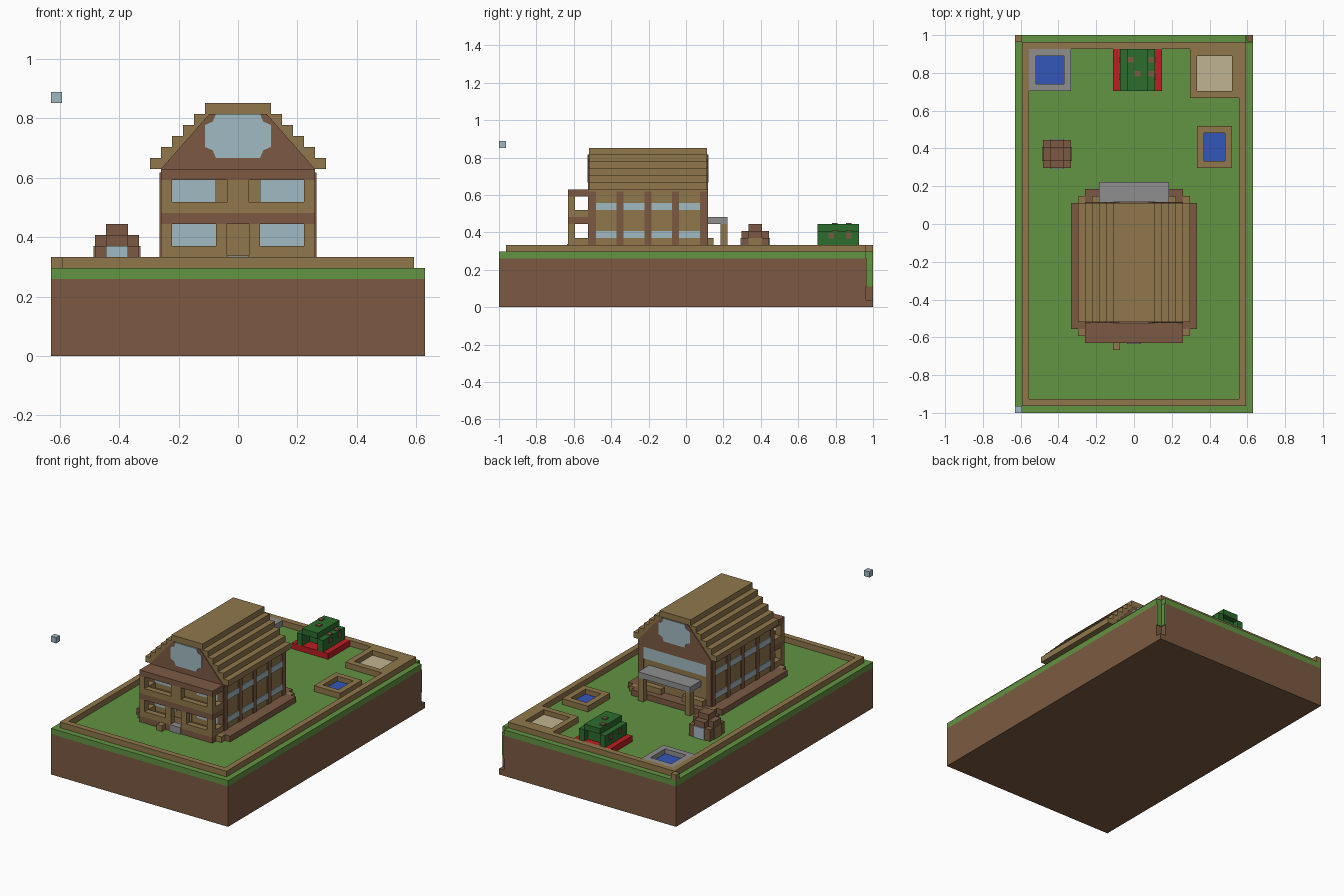
import bpy, bmesh

U = 1 / 27      # edge of one block
P = 0.15        # thickness of painted plates, in blocks

if "Cube" in bpy.data.objects:
    bpy.data.objects.remove(bpy.data.objects["Cube"])


def linear(c):
    c /= 255
    return c / 12.92 if c <= 0.04045 else ((c + 0.055) / 1.055) ** 2.4


def material(name, *rgb):
    m = bpy.data.materials.new(name)
    m.use_nodes = True
    col = [linear(c) for c in rgb] + [1]
    m.diffuse_color = col
    m.node_tree.nodes["Principled BSDF"].inputs["Base Color"].default_value = col
    return m


earth = material("earth brown", 124, 90, 66)
grass = material("grass green", 98, 147, 66)
wood = material("light wood", 144, 119, 75)
glass = material("pale glass", 160, 186, 194)
stone = material("grey stone", 143, 143, 143)
water = material("water blue", 51, 86, 184)
sand = material("sand", 192, 180, 147)
red = material("red", 188, 30, 34)
leaf = material("dark green", 44, 108, 45)


def finish(name, bm, mat):
    bmesh.ops.recalc_face_normals(bm, faces=bm.faces)
    bmesh.ops.scale(bm, vec=(U, U, U), verts=bm.verts)
    me = bpy.data.meshes.new(name)
    bm.to_mesh(me)
    bm.free()
    me.materials.append(mat)
    bpy.context.collection.objects.link(bpy.data.objects.new(name, me))


def blocks(name, mat, *boxes, mirror=False):
    """Boxes as x0, x1, y0, y1, z0, z1; mirror repeats them across x."""
    bm = bmesh.new()
    boxes = list(boxes)
    if mirror:
        boxes += [(-b[1], -b[0], *b[2:]) for b in boxes]
    for x0, x1, y0, y1, z0, z1 in boxes:
        for v in bmesh.ops.create_cube(bm, size=1)["verts"]:
            v.co = (x1 if v.co.x > 0 else x0, y1 if v.co.y > 0 else y0,
                    z1 if v.co.z > 0 else z0)
    finish(name, bm, mat)


def prism(name, mat, outline, place, depth):
    """Extrude an outline; place maps its two coordinates into space."""
    bm = bmesh.new()
    face = bm.faces.new([bm.verts.new(place(*p)) for p in outline])
    out = bmesh.ops.extrude_face_region(bm, geom=[face])["geom"]
    bmesh.ops.translate(bm, vec=depth, verts=[v for v in out if isinstance(v, bmesh.types.BMVert)])
    finish(name, bm, mat)


def frame(name, mat, x0, x1, y0, y1, t=1):
    blocks(name, mat, (x0, x1, y0, y0 + t, 8, 9), (x0, x1, y1 - t, y1, 8, 9),
           (x0, x0 + t, y0 + t, y1 - t, 8, 9), (x1 - t, x1, y0 + t, y1 - t, 8, 9))


# Ground slab with one notched corner
notched = [(-17, -27), (17, -27), (17, 26), (16, 26), (16, 27), (-17, 27)]
prism("ground", earth, notched, lambda x, y: (x, y, 0), (0, 0, 7))
prism("lawn", grass, notched, lambda x, y: (x, y, 7), (0, 0, 1))
blocks("notch_foot", earth, (16, 17, 26, 27, 0, 1))
blocks("notch_grass", grass, (16, 16 + P, 26, 27, 3, 7), (16, 17, 26, 26 + P, 3, 7))

# Fence and floating block
frame("fence", wood, -16, 16, -26, 26)
blocks("fence_corner", wood, (-17, -16, 26, 27, 8, 9))
blocks("floating_block", glass, (-17, -16, -27, -26, 23, 24))

# Sandbox and ponds
blocks("sandbox_rim", wood, (8, 9, 18, 25, 8, 9), (9, 15, 18, 19, 8, 9),
       (9, 15, 24, 25, 8, 9), (14, 15, 19, 24, 8, 9))
blocks("sand_bed", sand, (9, 14, 19, 24, 8, 8 + P))
frame("wood_pond_rim", wood, 9, 14, 8, 14)
blocks("wood_pond_water", water, (10, 13, 9, 13, 8, 8 + P))
frame("stone_pond_rim", stone, -15, -9, 19, 25)
blocks("stone_pond_water", water, (-14, -10, 20, 24, 8, 8 + P))

# Small hut
blocks("hut", earth, (-13, -9, 8, 12, 8, 10), (-13, -9, 9, 11, 10, 11),
       (-12, -10, 8, 9, 10, 11), (-12, -10, 11, 12, 10, 11), (-12, -10, 9, 11, 11, 12))
blocks("hut_windows", glass, (-12, -10, 8 - P, 8, 8, 10), (-12, -10, 12, 12 + P, 8, 10))
blocks("hut_side_doors", wood, (-9, -9 + P, 9, 11, 8, 10), (-13 - P, -13, 9, 11, 8, 10))

# Green shelter on a red base
blocks("shelter_base", red, (-3, 4, 19, 25, 8, 9))
blocks("shelter", leaf, (-2, -1, 19, 25, 9, 11), (2, 3, 19, 25, 9, 11),
       (-1, 2, 19, 25, 11, 12), (-1, 2, 21, 24, 9, 11))
blocks("shelter_spots", earth,
       *[(x - .4, x + .4, y - .4, y + .4, 12, 12 + P)
         for x, y in ((-.5, 23.5), (.5, 21.5))],
       *[(x - .4, x + .4, y - .4, y + .4, 11, 11 + P)
         for x, y in ((2.5, 23.5), (2.5, 21.5))],
       *[(x, x + P, y - .4, y + .4, 9.9, 10.7) for x in (-2 - P, 3) for y in (21, 23.5)])

# House body, skirt and stepped roof
blocks("house_walls", wood, (-7, 7, -14, 3, 8, 17))
blocks("house_skirt", earth, (-9, -7, -15, 3, 8, 9), (7, 9, -15, 3, 8, 9),
       (-7, 7, -17, -14, 8, 9), (-7, 7, 3, 5, 8, 9))
blocks("skirt_corners", wood, (7, 8, 3, 4, 8, 9), (7, 8, -16, -15, 8, 9), mirror=True)
blocks("front_peg", wood, (-3, -2, -18, -17, 8, 9))
blocks("roof", wood, *[(k - 8, 8 - k, -14, 3, 17 + k, 18 + k) for k in range(6)])

# Gables and end walls, front and back
gable = [(-7, 17), (7, 17), (2.6, 22), (-2.6, 22)]
for side, y, d in (("front", -14, -1), ("back", 3, 1)):
    def plate(x0, x1, z0, z1, t=P):
        return (x0, x1, min(y, y + d * t), max(y, y + d * t), z0, z1)
    prism(side + "_gable", earth, gable, lambda a, b: (a, y, b), (0, d * P, 0))
    rose = [(-2, 18), (2, 18), (2.3, 18.7), (3, 19), (3, 21), (2.3, 21.3), (2, 22),
            (-2, 22), (-2.3, 21.3), (-3, 21), (-3, 19), (-2.3, 18.7)]
    prism(side + "_gable_window", glass, rose, lambda a, b: (a, y, b), (0, d * P * 1.6, 0))
    blocks(side + "_corner_posts", earth, plate(6, 7, 9, 17), mirror=True)
    blocks(side + "_top_beam", earth, plate(-6, 6, 16, 17))
    if d < 0:
        blocks("front_windows", glass, plate(2, 6, 10, 12), plate(2, 6, 14, 16), mirror=True)
        blocks("front_door", wood, plate(-1, 1, 9, 12))
    else:
        blocks("back_window", glass, plate(-6, 6, 14, 16))

# Side posts and windows
blocks("side_posts", earth, *[(7, 7 + P, y, y + 1, 9, 16.7) for y in range(-14, 3, 4)],
       mirror=True)
blocks("side_windows", glass, *[(7, 7 + P, y, y + 3, z, z + 1)
                                for y in range(-13, 3, 4) for z in (10, 14)], mirror=True)

# Front porch and balcony
blocks("porch_floors", earth, *[(-7, 7, -17, -14, z, z + 1) for z in (12, 16)])
blocks("porch_posts", wood, *[(6, 7, -17, -16, z, z + 2) for z in (10, 14)],
       (1, 2, -17, -16, 9, 12), mirror=True)
blocks("balcony_post", wood, (-1, 1, -17, -16, 14, 16))
blocks("side_rails", wood, *[(6, 7, -16, -14, z, z + 1) for z in (9, 13)], mirror=True)
blocks("front_rails", wood, (-7, -2, -17, -16, 9, 10), (2, 7, -17, -16, 9, 10),
       (-7, 7, -17, -16, 13, 14))
blocks("porch_step", stone, (-1, 1, -17 - P, -16, 8, 9 + P))

# Back canopy with posts and benches
blocks("canopy", stone, (-5, 5, 3, 6, 12, 13))
blocks("canopy_posts", wood, (4, 5, 5, 6, 8, 12), mirror=True)
blocks("back_benches", wood, (2, 6, 3, 4, 9, 10), mirror=True)
